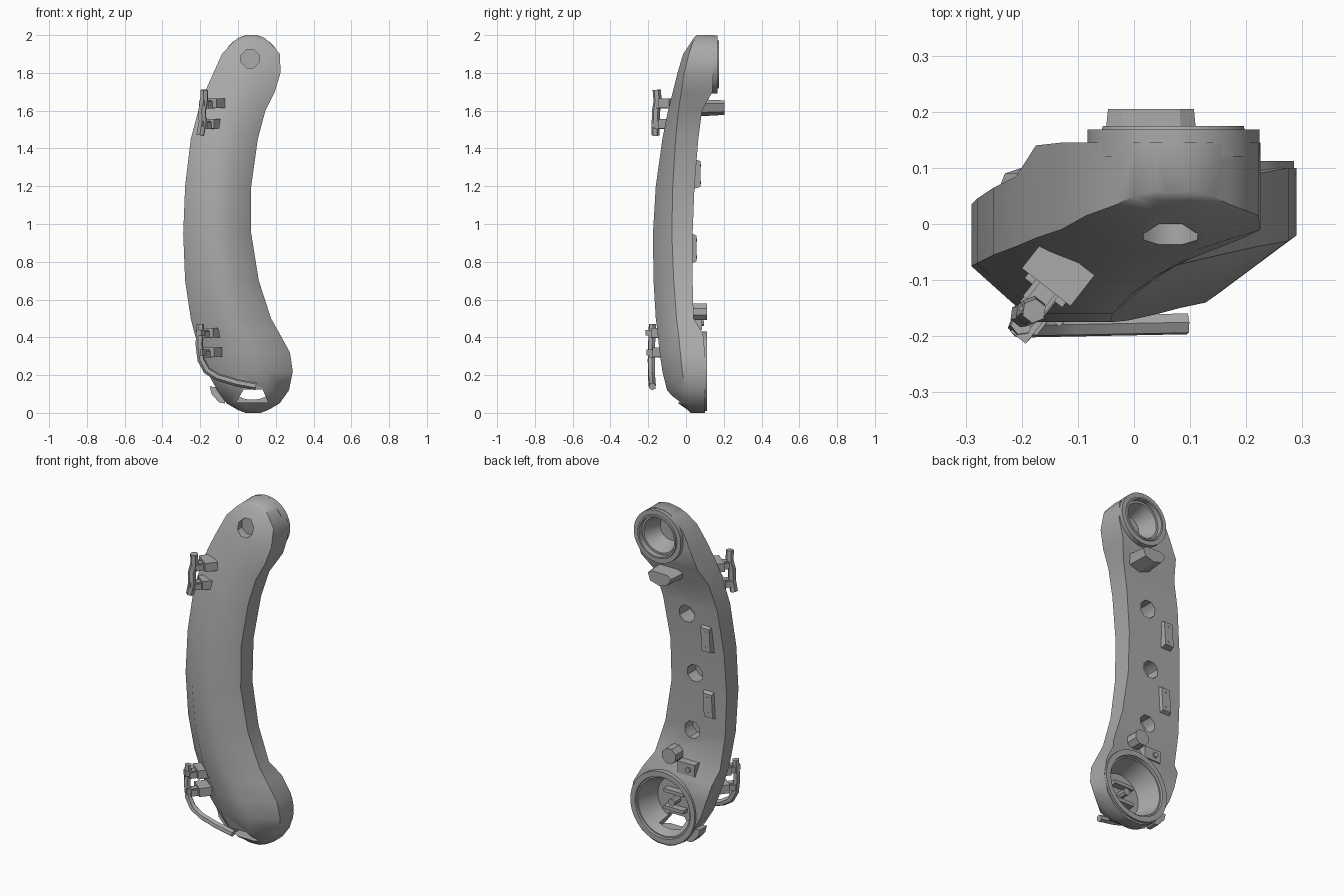
import bpy, bmesh, math
from mathutils import Matrix, Vector

cube = bpy.data.objects.get("Cube")
if cube:
    bpy.data.objects.remove(cube, do_unlink=True)

grey = bpy.data.materials.new("plain grey")
grey.use_nodes = True
grey.diffuse_color = (0.4, 0.4, 0.4, 1)
grey.node_tree.nodes["Principled BSDF"].inputs["Base Color"].default_value = grey.diffuse_color


def smooth(obj, angle=45):
    bpy.ops.object.select_all(action="DESELECT")
    obj.select_set(True)
    bpy.context.view_layer.objects.active = obj
    bpy.ops.object.shade_smooth_by_angle(angle=math.radians(angle))


def finish(name, bm):
    bmesh.ops.recalc_face_normals(bm, faces=bm.faces[:])
    mesh = bpy.data.meshes.new(name)
    bm.to_mesh(mesh)
    bm.free()
    mesh.materials.append(grey)
    obj = bpy.data.objects.new(name, mesh)
    bpy.context.collection.objects.link(obj)
    return obj


def loft(name, rings, closed=False):
    """Skin a list of point rings, capping the ends or joining them up."""
    bm = bmesh.new()
    loops = [[bm.verts.new(p) for p in ring] for ring in rings]
    pairs = list(zip(loops, loops[1:]))
    if closed:
        pairs.append((loops[-1], loops[0]))
    else:
        bm.faces.new(loops[0])
        bm.faces.new(loops[-1])
    for low, high in pairs:
        for i in range(len(low)):
            j = (i + 1) % len(low)
            bm.faces.new((low[i], low[j], high[j], high[i]))
    return finish(name, bm)


def circle(x, y, z, r, sides):
    steps = [2 * math.pi * (i + 0.5) / sides for i in range(sides)]
    return [(x + r * math.cos(a), y, z + r * math.sin(a)) for a in steps]


def drum(name, x, z, profile, sides=32, closed=False):
    """Turn a (radius, depth) profile about an axis running front to back."""
    return loft(name, [circle(x, y, z, r, sides) for r, y in profile], closed)


def slab(name, outline, y0, y1, shrink=1.0):
    """Extrude an x-z outline in depth, tapering the far end."""
    cx = sum(p[0] for p in outline) / len(outline)
    cz = sum(p[1] for p in outline) / len(outline)
    far = [(cx + (x - cx) * shrink, y1, cz + (z - cz) * shrink) for x, z in outline]
    return loft(name, [[(x, y0, z) for x, z in outline], far])


def box(name, centre, size, turn=0):
    bm = bmesh.new()
    move = Matrix.Translation(centre) @ Matrix.Rotation(math.radians(turn), 4, "Z")
    bmesh.ops.create_cube(bm, size=1, matrix=move @ Matrix.Diagonal((*size, 1)))
    return finish(name, bm)


def rod(name, points, radius):
    data = bpy.data.curves.new(name, "CURVE")
    data.dimensions = "3D"
    data.bevel_depth = radius
    data.bevel_resolution = 1
    data.use_fill_caps = True
    line = data.splines.new("POLY")
    line.points.add(len(points) - 1)
    for point, co in zip(line.points, points):
        point.co = (*co, 1)
    data.materials.append(grey)
    obj = bpy.data.objects.new(name, data)
    bpy.context.collection.objects.link(obj)
    bpy.ops.object.select_all(action="DESELECT")
    obj.select_set(True)
    bpy.context.view_layer.objects.active = obj
    bpy.ops.object.convert(target="MESH")
    smooth(bpy.context.object, 50)


# Curved housing: height, low x, high x, side edge depth, front depth, back depth
sections = [
    (0, .04, .12, .03, .025, .1),
    (.015, 0, .16, .025, .01, .1),
    (.05, -.06, .22, .015, -.04, .1),
    (.12, -.11, .27, 0, -.1, .1),
    (.22, -.165, .29, -.02, -.125, .1),
    (.32, -.2, .275, -.03, -.14, .1),
    (.42, -.23, .22, -.04, -.15, .09),
    (.5, -.25, .175, -.05, -.16, .04),
    (.7, -.28, .11, -.065, -.172, .035),
    (.95, -.29, .07, -.075, -.175, .035),
    (1.2, -.28, .07, -.07, -.16, .045),
    (1.45, -.25, .105, -.055, -.125, .065),
    (1.6, -.21, .145, -.04, -.095, .085),
    (1.7, -.175, .195, -.025, -.07, .14),
    (1.8, -.13, .225, -.01, -.045, .145),
    (1.9, -.085, .222, .015, -.015, .145),
    (1.96, -.03, .17, .035, .025, .145),
    (1.985, 0, .14, .05, .042, .145),
    (2, .04, .1, .06, .055, .145),
]
rings = []
for z, left, right, edge, front, back in sections:
    width = right - left
    rings.append([(left, back, z), (right, back, z), (right, edge, z),
                  (left + .69 * width, front, z), (left + .31 * width, front, z),
                  (left, edge, z)])
housing = loft("housing", rings)

# Hollows, holes and the lower front opening
upper, lower = (.07, 1.845), (.075, .22)
cutters = [
    drum("upper_hollow_cutter", *upper, [(.122, .2), (.07, .04)]),
    drum("lower_hollow_cutter", *lower, [(.178, .13), (.13, -.03)]),
    drum("front_hole_cutter", .065, 1.875, [(.052, -.2), (.052, .012)], 8),
    slab("opening_cutter", [(-.01, .055), (.16, .055), (.13, .125), (.03, .125)], -.2, .04),
]
for x, z in ((-.047, 1.38), (-.085, 1.03), (-.065, .69)):
    cutters.append(drum("back_hole_cutter", x, z, [(.052, .15), (.052, -.04)], 8))
bpy.context.view_layer.objects.active = housing
for cutter in cutters:
    cutter.hide_render = True
    cut = housing.modifiers.new("cut", "BOOLEAN")
    cut.operation = "DIFFERENCE"
    cut.solver = "EXACT"
    cut.object = cutter
    bpy.ops.object.modifier_apply(modifier=cut.name)
    bpy.data.objects.remove(cutter, do_unlink=True)
smooth(housing)

# Rims around the two hollows
smooth(drum("upper_rim", *upper, [(.154, .12), (.154, .168), (.128, .168),
                                  (.126, .175), (.116, .175), (.116, .12)], closed=True), 30)
smooth(drum("lower_rim", *lower, [(.211, .07), (.211, .112), (.18, .112),
                                  (.17, .07)], closed=True), 30)

# Fittings on the back
slab("upper_latch", [(-.06, 1.64), (-.03, 1.59), (.03, 1.57), (.1, 1.59), (.12, 1.64),
                     (.09, 1.66), (-.03, 1.66)], .07, .205, .85)
drum("lower_stud", .035, .535, [(.047, .02), (.047, .11)], 8)
box("stud_bracket", (-.06, .06, .475), (.11, .05, .07))
drum("bracket_pin", -.075, .475, [(.016, .08), (.016, .095)], 8)
for z, depth in ((1.265, .077), (.87, .055)):
    slab("back_plate", [(-.22, z - .085), (-.15, z - .085), (-.14, z + .085),
                        (-.21, z + .085)], .02, depth, .8)
    for dz in (-.045, .045):
        drum("plate_bolt", -.18, z + dz, [(.007, depth - .01), (.007, depth + .003)], 6)

# Slats and pin inside the lower hollow
for z in (.17, .27):
    box("inner_slat", (.075, -.015, z), (.13, .05, .02))
drum("inner_pin", .075, .22, [(.022, -.04), (.022, .03)], 8)

# Small foot beside the lower rim
slab("foot_tab", [(-.15, .14), (-.14, .1), (-.1, .055), (-.07, .05), (-.06, .13)], .02, .085)


# Brackets that hold the side rails
def bracket(x, y, z, width):
    box("rail_base", (x, y, z), (width, .07, .05), -38)
    box("rail_block", (x - .025, y - .035, z - .01), (.05, .06, .035), -38)
    mid = Vector((x - .035, y - .05, z))
    box("rail_arm", mid, (.035, .07, .03), -38)


bracket(-.135, -.085, 1.64, .11)
bracket(-.14, -.095, 1.53, .085)
bracket(-.15, -.125, .425, .1)
bracket(-.145, -.12, .32, .1)

# Short upper rail and long bent lower rail
rod("upper_rail", [(-.178, -.155, 1.71), (-.18, -.15, 1.65), (-.19, -.158, 1.6),
                   (-.187, -.16, 1.54), (-.2, -.162, 1.47)], .022)
rod("lower_rail", [(-.2, -.178, .47), (-.205, -.182, .36), (-.195, -.184, .28),
                   (-.165, -.183, .225), (-.11, -.182, .19), (-.01, -.18, .16),
                   (.095, -.178, .14)], .02)
